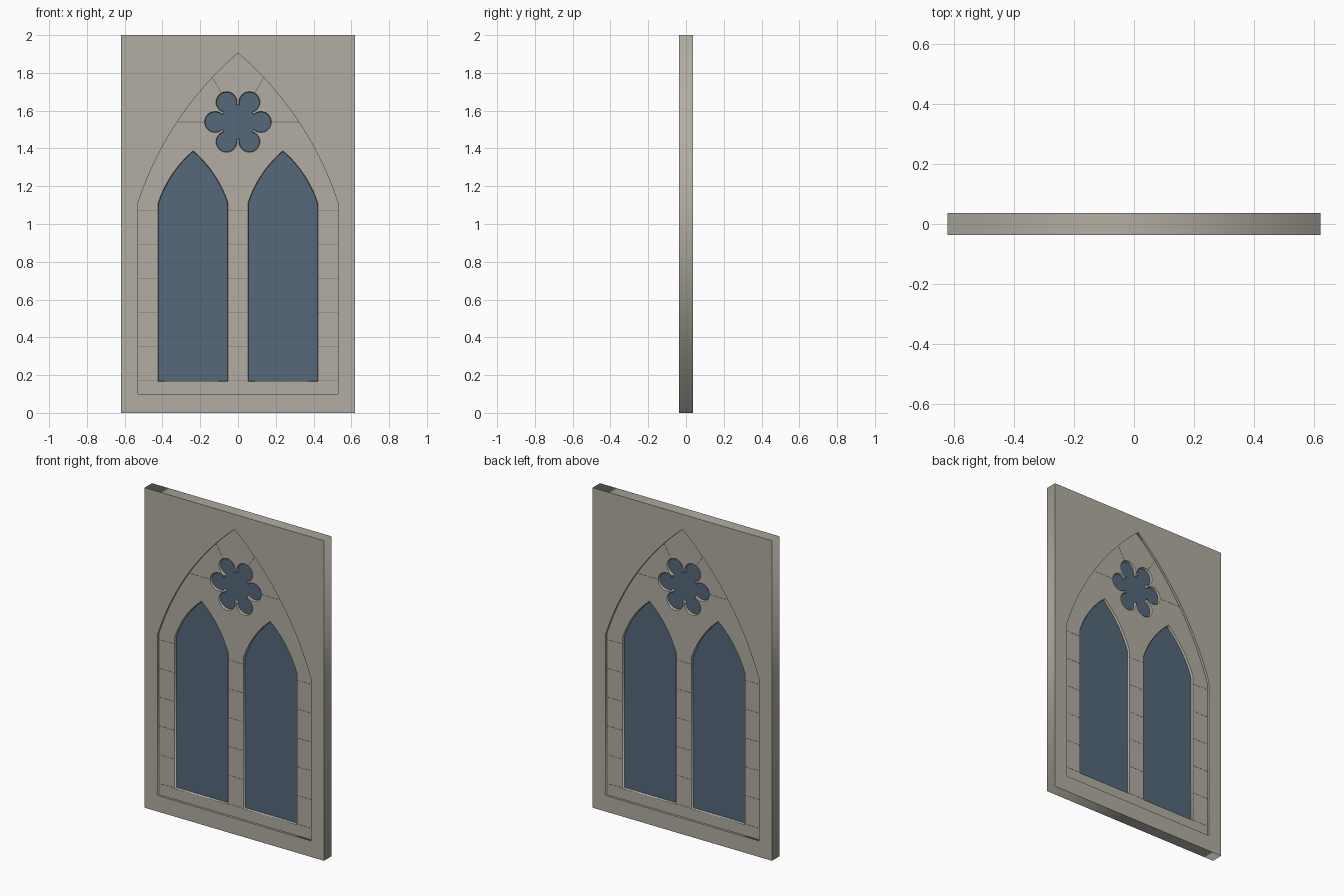
import bpy, bmesh, math
from mathutils import Matrix

if "Cube" in bpy.data.objects:
    bpy.data.objects.remove(bpy.data.objects["Cube"])

WALL, TRACERY, GLASS = 0.0365, 0.022, 0.008   # half depths
SPRING = 1.11
FOIL_Z = 1.54


def material(name, rgb):
    m = bpy.data.materials.new(name)
    m.diffuse_color = (*rgb, 1)
    m.use_nodes = True
    m.node_tree.nodes["Principled BSDF"].inputs["Base Color"].default_value = m.diffuse_color
    return m


stone = material("stone", (0.445, 0.418, 0.361))
glass = material("blue glass", (0.089, 0.138, 0.195))
mortar = material("mortar", (0.20, 0.185, 0.155))


def lancet(cx, half, base, grow=0.0, steps=16):
    """Pointed arch outline, slightly kinked at the springing line."""
    w, rise = half + grow, 1.5 * half + grow * 1.4
    base -= grow
    chord = math.hypot(w, rise)
    radius = 1.86 * chord
    half_ang = math.asin(chord / 2 / radius)
    # right-hand arc from the springing point up to the apex
    mx, mz = w / 2, rise / 2
    d = radius * math.cos(half_ang)
    ox, oz = mx - d * rise / chord, mz - d * w / chord
    a0 = math.atan2(-oz, w - ox)
    right = [(ox + radius * math.cos(a0 + 2 * half_ang * i / steps),
              oz + radius * math.sin(a0 + 2 * half_ang * i / steps))
             for i in range(steps + 1)]
    left = [(-x, z) for x, z in reversed(right[:-1])]
    pts = [(cx + x, SPRING + z) for x, z in right + left]
    return [(cx - w, base), (cx + w, base)] + pts


def sixfoil(dist=0.121, r=0.053, hub=0.09, steps=20):
    """Six round lobes joined at short cusps."""
    sweep = math.pi - math.acos((dist**2 + r**2 - hub**2) / (2 * dist * r))
    pts = []
    for k in range(6):
        a = k * math.pi / 3
        for i in range(steps + 1):
            t = a - sweep + 2 * sweep * i / steps
            pts.append((dist * math.cos(a) + r * math.cos(t),
                        FOIL_Z + dist * math.sin(a) + r * math.sin(t)))
    return pts


def panel(name, outlines, half_depth, mat, chamfer=0.0):
    """Flat slab from outlines; inner outlines become holes."""
    cu = bpy.data.curves.new(name, 'CURVE')
    cu.dimensions, cu.fill_mode = '2D', 'BOTH'
    cu.extrude = half_depth - chamfer
    cu.bevel_depth, cu.bevel_resolution, cu.offset = chamfer, 0, -chamfer
    for pts in outlines:
        s = cu.splines.new('POLY')
        s.points.add(len(pts) - 1)
        for p, (x, z) in zip(s.points, pts):
            p.co = (x, z, 0, 1)
        s.use_cyclic_u = True
    ob = bpy.data.objects.new(name, cu)
    ob.rotation_euler.x = math.pi / 2
    bpy.context.collection.objects.link(ob)
    cu.materials.append(mat)
    bpy.ops.object.select_all(action='DESELECT')
    ob.select_set(True)
    bpy.context.view_layer.objects.active = ob
    bpy.ops.object.convert(target='MESH')
    return bpy.context.view_layer.objects.active


# Wall slab with the large pointed opening
panel("wall", [[(-0.62, 0), (0.62, 0), (0.62, 2), (-0.62, 2)],
               lancet(0, 0.53, 0.1)], WALL, stone)

# Recessed tracery with two lancets and a sixfoil
panel("tracery", [lancet(0, 0.53, 0.1, grow=0.012),
                  lancet(-0.2375, 0.1825, 0.17),
                  lancet(0.2375, 0.1825, 0.17),
                  sixfoil()], TRACERY, stone, chamfer=0.003)

# Glass sheet behind all openings
panel("glass", [lancet(0, 0.53, 0.1, grow=-0.03)], GLASS, glass)

# Mortar joints on both faces
bm = bmesh.new()


def joint(x0, x1, z, angle=0.0, cz=0.0):
    for side in (-1, 1):
        m = (Matrix.Translation((0, side * (TRACERY - 0.001), cz))
             @ Matrix.Rotation(-angle, 4, 'Y')
             @ Matrix.Translation(((x0 + x1) / 2, 0, z))
             @ Matrix.Diagonal((x1 - x0, 0.003, 0.004, 1)))
        bmesh.ops.create_cube(bm, size=1, matrix=m)


for i in range(6):
    z = 0.17 + 0.18 * i
    for x0, x1 in ((-0.535, -0.424), (-0.051, 0.051), (0.424, 0.535)):
        joint(x0, x1, z)
for deg, end in ((0, 0.33), (60, 0.28), (120, 0.28), (180, 0.33)):
    joint(0.178, end, 0, math.radians(deg), FOIL_Z)

me = bpy.data.meshes.new("mortar_joints")
bm.to_mesh(me)
bm.free()
me.materials.append(mortar)
bpy.context.collection.objects.link(bpy.data.objects.new("mortar_joints", me))
